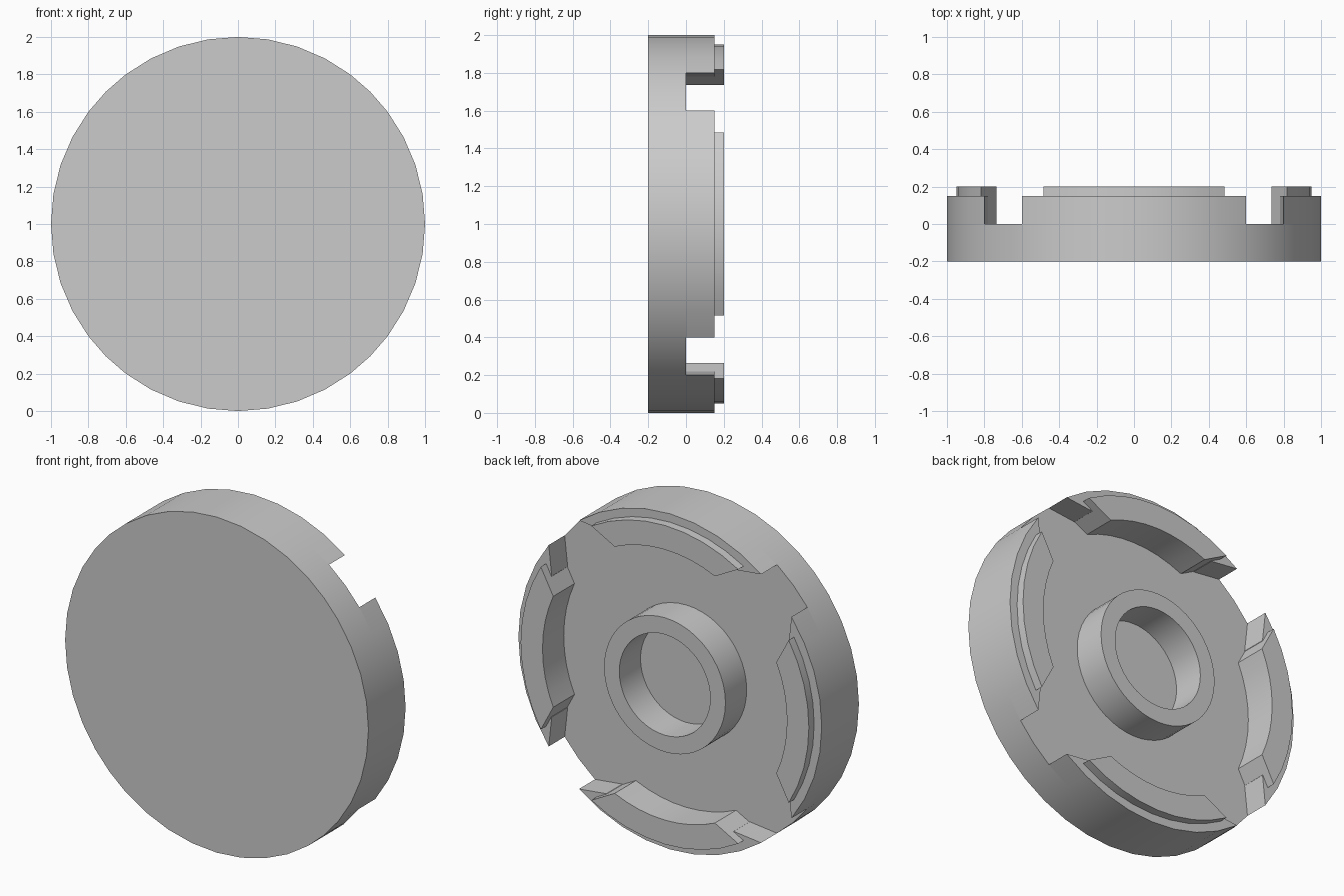
import bpy
import bmesh
from math import sin, cos, tau, pi, radians, asin
from mathutils import Matrix

cube = bpy.data.objects.get("Cube")
if cube:
    bpy.data.objects.remove(cube, do_unlink=True)

grey = bpy.data.materials.new("plain grey")
grey.use_nodes = True
grey.diffuse_color = (0.6, 0.6, 0.6, 1)
grey.node_tree.nodes["Principled BSDF"].inputs["Base Color"].default_value = grey.diffuse_color

FRONT, FLOOR, LEDGE, TOP = -0.2, 0.0, 0.15, 0.2
HALF = asin(0.6)      # half angle of one rim segment
TIP = asin(0.51)      # half angle of the raised lip
INNER = radians(24.2)  # half angle of the inner wall


def arc(radius, start, end, steps):
    """Points (x, z) along an arc around the axis."""
    angles = [start + (end - start) * i / steps for i in range(steps + 1)]
    return [(radius * cos(a), radius * sin(a)) for a in angles]


def finish(bm, name, turn=0.0):
    """Turn the part about the axis, lift it to its centre and shade it."""
    bmesh.ops.recalc_face_normals(bm, faces=bm.faces)
    bm.transform(Matrix.Translation((0, 0, 1)) @ Matrix.Rotation(turn, 4, 'Y'))
    mesh = bpy.data.meshes.new(name)
    bm.to_mesh(mesh)
    bm.free()
    mesh.materials.append(grey)
    ob = bpy.data.objects.new(name, mesh)
    bpy.context.collection.objects.link(ob)
    bpy.ops.object.select_all(action='DESELECT')
    ob.select_set(True)
    bpy.context.view_layer.objects.active = ob
    bpy.ops.object.shade_smooth_by_angle(angle=radians(25))


def prism(name, outline, y0, y1, turn=0.0):
    """Extrude an (x, z) outline from y0 to y1."""
    bm = bmesh.new()
    face = bm.faces.new([bm.verts.new((x, y0, z)) for x, z in outline])
    new = bmesh.ops.extrude_face_region(bm, geom=[face])["geom"]
    verts = [v for v in new if isinstance(v, bmesh.types.BMVert)]
    bmesh.ops.translate(bm, vec=(0, y1 - y0, 0), verts=verts)
    finish(bm, name, turn)


# Round face plate, with corners matching the rim segment ends
disc = []
for quarter in range(4):
    a = quarter * pi / 2
    disc += arc(1, a - HALF, a + HALF, 8)
    disc += arc(1, a + HALF, a + pi / 2 - HALF, 2)[1:-1]
prism("face_plate", disc, FRONT, FLOOR)

# Four rim segments, each with a taller inner lip
rim = arc(1, -HALF, HALF, 8) + [(0.78, 0.42), (0.86, 0.3), (0.86, -0.3), (0.78, -0.42)]
lip = arc(0.95, -TIP, TIP, 8) + arc(0.806, INNER, -INNER, 8)
for side, turn in (("left", 0), ("top", -pi / 2), ("right", pi), ("bottom", pi / 2)):
    prism(side + "_rim_segment", rim, FLOOR, LEDGE, turn)
    prism(side + "_lip", lip, FLOOR, TOP, turn)

# Central open collar
bm = bmesh.new()
loops = []
for radius, y in ((0.4, FLOOR), (0.4, TOP), (0.3, TOP), (0.3, FLOOR)):
    loops.append([bm.verts.new((x, y, z)) for x, z in arc(radius, 0, tau, 48)[:-1]])
for lower, upper in zip(loops, loops[1:]):
    for i in range(48):
        j = (i + 1) % 48
        bm.faces.new((lower[i], lower[j], upper[j], upper[i]))
finish(bm, "central_collar")
